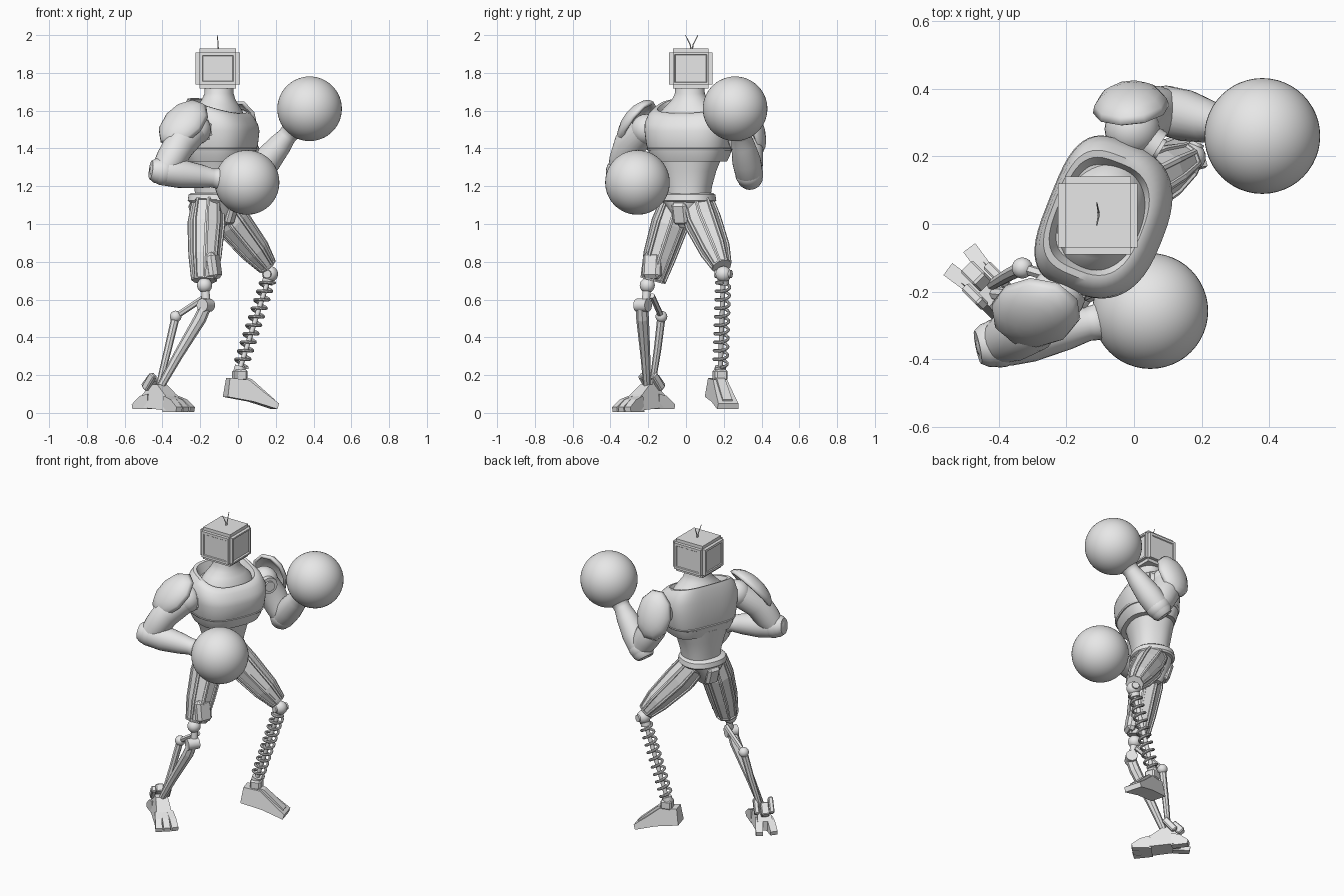
import bpy, bmesh, math
from mathutils import Vector as V, Matrix

cube = bpy.data.objects.get("Cube")
if cube:
    bpy.data.objects.remove(cube, do_unlink=True)

grey = bpy.data.materials.new("plain_grey")
grey.use_nodes = True
grey.diffuse_color = (0.8, 0.8, 0.8, 1)
grey.node_tree.nodes["Principled BSDF"].inputs["Base Color"].default_value = (0.8, 0.8, 0.8, 1)

UP = V((0, 0, 1))
FRONT = V((0.93, -0.37, 0)).normalized()   # way the torso faces
SIDE = V((0.37, 0.93, 0)).normalized()     # towards the far shoulder


def finish(name, bm, smooth=True):
    bmesh.ops.recalc_face_normals(bm, faces=bm.faces)
    mesh = bpy.data.meshes.new(name)
    bm.to_mesh(mesh)
    bm.free()
    mesh.materials.append(grey)
    ob = bpy.data.objects.new(name, mesh)
    bpy.context.collection.objects.link(ob)
    if smooth:
        bpy.ops.object.select_all(action='DESELECT')
        ob.select_set(True)
        bpy.context.view_layer.objects.active = ob
        bpy.ops.object.shade_smooth_by_angle(angle=math.radians(42))
    return ob


def skin(name, rings, smooth=True, panel=0):
    """Join rings of points into a closed tube; panel sinks a strip in each side."""
    bm = bmesh.new()
    rows = [[bm.verts.new(p) for p in ring] for ring in rings]
    n = len(rows[0])
    columns = [[bm.faces.new((a[i], a[(i + 1) % n], b[(i + 1) % n], b[i]))
                for a, b in zip(rows, rows[1:])] for i in range(n)]
    bm.faces.new(rows[0][::-1])
    bm.faces.new(rows[-1])
    bmesh.ops.recalc_face_normals(bm, faces=bm.faces)
    if panel:
        for column in columns:
            bmesh.ops.inset_region(bm, faces=column, thickness=panel)
            bmesh.ops.inset_region(bm, faces=column, thickness=0.003, depth=-panel * 0.7)
    return finish(name, bm, smooth)


def limb(name, pts, sides=20, ref=FRONT, smooth=True, panel=0):
    """Round or faceted tube through (x, y, z, radius) points."""
    c = [V(p[:3]) for p in pts]
    rings = []
    for i, p in enumerate(pts):
        t = (c[min(i + 1, len(c) - 1)] - c[max(i - 1, 0)]).normalized()
        a = ref.cross(t).normalized()
        b = t.cross(a)
        rings.append([c[i] + p[3] * (a * math.cos(k) + b * math.sin(k))
                      for k in (math.tau * (j + 0.5) / sides for j in range(sides))])
    return skin(name, rings, smooth, panel)


def rod(name, p, q, r, sides=14, ref=V((0.3, 0.5, 0.81))):
    return limb(name, [(*p, r), (*q, r)], sides, ref)


def torso(name, center, sections, front_power=0.85, back_power=0.85, tilt=0):
    """Sections are (z, front depth, back depth, half width); tilt lowers the front rim."""
    rings = []
    for z, f, b, w in sections:
        ring = []
        for i in range(48):
            k = math.tau * i / 48
            cs, sn = math.cos(k), math.sin(k)
            power = front_power if cs > 0 else back_power
            u = math.copysign(abs(cs) ** power, cs) * (f if cs > 0 else b)
            s = math.copysign(abs(sn) ** power, sn) * w
            drop = tilt * u * max(0, z - 1.48) / 0.14
            ring.append(V((*center, z - drop)) + FRONT * u + SIDE * s)
        rings.append(ring)
    return skin(name, rings)


def ball(name, p, r, segs=24):
    bm = bmesh.new()
    bmesh.ops.create_uvsphere(bm, u_segments=segs, v_segments=segs // 2 + 2, radius=r,
                              matrix=Matrix.Translation(p))
    return finish(name, bm)


def frame(p, along, up=UP):
    """Matrix with local x along a direction and local z near up."""
    x = V(along).normalized()
    y = V(up).cross(x).normalized()
    m = Matrix((x, y, x.cross(y))).transposed().to_4x4()
    m.translation = p
    return m


def prism(name, p, along, profile, half, taper=1.0):
    """Side profile of (forward, height) points given a width."""
    m = frame(p, along)
    top = max(h for _, h in profile)
    rings = [[m @ V((f, s * half * (1 - (1 - taper) * h / top), h)) for f, h in profile]
             for s in (-1, 1)]
    return skin(name, rings, False)


def block(name, p, along, size, bevel=0.006):
    bm = bmesh.new()
    bmesh.ops.create_cube(bm, size=1, matrix=frame(p, along) @ Matrix.Diagonal((*size, 1)))
    bmesh.ops.bevel(bm, geom=bm.edges[:], offset=bevel, segments=1, affect='EDGES')
    return finish(name, bm, False)


def shoulder_pad(name, p, normal, lengthwise, across, along, depth):
    """Faceted curved shell with a thick rim."""
    bm = bmesh.new()
    bmesh.ops.create_uvsphere(bm, u_segments=10, v_segments=10, radius=1)
    bmesh.ops.delete(bm, geom=[v for v in bm.verts if v.co.z < -0.05], context='VERTS')
    n, d = V(normal).normalized(), V(lengthwise)
    m = frame(p, d - n * n.dot(d), n) @ Matrix.Diagonal((along, across, depth, 1))
    bmesh.ops.transform(bm, matrix=m, verts=bm.verts)
    ob = finish(name, bm)
    mod = ob.modifiers.new("rim", 'SOLIDIFY')
    mod.thickness, mod.offset = 0.018, 1


# Head: chamfered box with a recessed screen in front and shallow side panels
bm = bmesh.new()
bmesh.ops.create_cube(bm, size=1, matrix=Matrix.Translation((-0.107, 0.025, 1.823))
                      @ Matrix.Diagonal((0.235, 0.23, 0.21, 1)))
bmesh.ops.bevel(bm, geom=bm.edges[:], offset=0.02, segments=2, affect='EDGES')
for f in [f for f in bm.faces if f.calc_area() > 0.02 and abs(f.normal.z) < 0.5]:
    screen = f.normal.x > 0.5
    bmesh.ops.inset_region(bm, faces=[f], thickness=0.014 if screen else 0.022)
    bmesh.ops.inset_region(bm, faces=[f], thickness=0.005, depth=-0.01 if screen else -0.005)
finish("head", bm)
for s in (-1, 1):
    limb(f"antenna_{s}", [(-0.105, 0.03, 1.91, 0.004), (-0.105, 0.03 + s * 0.008, 1.95, 0.003),
                          (-0.11, 0.03 + s * 0.033, 2.0, 0.002)], 6)

# Torso
torso("neck", (-0.1, 0.02), [(1.55, 0.13, 0.13, 0.175), (1.6, 0.118, 0.122, 0.155),
                             (1.63, 0.1, 0.108, 0.125), (1.66, 0.085, 0.09, 0.095),
                             (1.69, 0.076, 0.078, 0.08), (1.74, 0.074, 0.074, 0.076)], 1, 1)
torso("chest_shell", (-0.1, 0.02), [
    (1.335, 0.13, 0.12, 0.17), (1.33, 0.155, 0.135, 0.19), (1.36, 0.17, 0.145, 0.205),
    (1.42, 0.188, 0.155, 0.225), (1.5, 0.195, 0.16, 0.235), (1.55, 0.186, 0.157, 0.234),
    (1.6, 0.165, 0.15, 0.215), (1.625, 0.145, 0.142, 0.19), (1.625, 0.13, 0.128, 0.17),
    (1.58, 0.115, 0.11, 0.15)], 0.76, 0.6, 0.28)
torso("chest_trim", (-0.1, 0.02), [(1.385, 0.17, 0.15, 0.2), (1.39, 0.183, 0.153, 0.219),
                                   (1.4, 0.188, 0.157, 0.224), (1.405, 0.17, 0.15, 0.2)],
      0.76, 0.6)
torso("abdomen", (-0.12, 0.015), [(1.13, 0.11, 0.1, 0.112), (1.2, 0.115, 0.105, 0.122),
                                  (1.28, 0.13, 0.118, 0.145), (1.36, 0.148, 0.13, 0.18)])
torso("belt", (-0.13, 0.015), [(1.115, 0.12, 0.12, 0.135), (1.125, 0.132, 0.13, 0.143),
                               (1.155, 0.128, 0.125, 0.138), (1.165, 0.115, 0.11, 0.125)])
torso("pelvis", (-0.13, 0.005), [(0.98, 0.06, 0.06, 0.03), (1.01, 0.085, 0.085, 0.045),
                                 (1.08, 0.115, 0.115, 0.09), (1.13, 0.12, 0.12, 0.135)])
for s, part in ((1, "front"), (-1, "back")):
    block(f"pelvis_{part}_plate", V((-0.13, 0.005, 1.055)) + FRONT * s * 0.1,
          FRONT * s - UP * 0.3, (0.04, 0.085, 0.12), 0.015)

# Arms: shoulder joint, upper arm, elbow, forearm, wrist cuff and glove
arms = {
    "right": dict(joint=(-0.225, -0.21, 1.5), disc=(-0.165, -0.19, 1.5), axis=(0.5, -0.85, 0),
                  mid=(-0.31, -0.3, 1.42), elbow=(-0.395, -0.35, 1.278), glove=(0.048, -0.257, 1.22)),
    "left": dict(joint=(-0.005, 0.28, 1.5), disc=(0.055, 0.235, 1.5), axis=(0.8, -0.5, 0),
                 mid=(0.02, 0.325, 1.4), elbow=(0.095, 0.335, 1.265), glove=(0.379, 0.26, 1.61)),
}
for side, a in arms.items():
    joint, mid, elbow, glove = (V(a[k]) for k in ("joint", "mid", "elbow", "glove"))
    disc, axis = V(a["disc"]), V(a["axis"])
    ball(f"{side}_shoulder_joint", joint, 0.082)
    rod(f"{side}_shoulder_disc", disc - axis * 0.05, disc + axis * 0.02, 0.052, 24)
    rod(f"{side}_shoulder_hub", disc, disc + axis * 0.032, 0.032, 20)
    limb(f"{side}_upper_arm", [(*joint, 0.075), (*mid, 0.085), (*(mid.lerp(elbow, 0.6)), 0.078),
                               (*elbow, 0.065)], 24, V((0.9, -0.3, 0.3)))
    ball(f"{side}_elbow", elbow, 0.074)
    reach = [(-0.15, 0.05), (-0.1, 0.065), (0.05, 0.074), (0.2, 0.076), (0.45, 0.062),
             (0.58, 0.05), (0.64, 0.053), (0.72, 0.085), (0.8, 0.1)]
    limb(f"{side}_forearm", [(*elbow.lerp(glove, t), r) for t, r in reach], 24, V((0.1, 1, 0.1)))
    ball(f"{side}_glove", glove, 0.171, 48)
shoulder_pad("right_shoulder_pad", (-0.287, -0.252, 1.525), (-0.3, -0.68, 0.62),
             (0.45, 0.15, 0.8), 0.105, 0.145, 0.065)
shoulder_pad("left_shoulder_pad", (-0.008, 0.335, 1.505), (-0.1, 0.93, 0.3), UP,
             0.096, 0.14, 0.06)

# Thighs: faceted, with long sunken panels
limb("right_thigh", [(-0.16, -0.05, 1.12, 0.085), (-0.168, -0.085, 1.0, 0.1),
                     (-0.175, -0.14, 0.83, 0.088), (-0.18, -0.175, 0.7, 0.068)], 8,
     smooth=False, panel=0.011)
limb("left_thigh", [(-0.1, 0.06, 1.11, 0.09), (-0.03, 0.09, 1.01, 0.1),
                    (0.09, 0.155, 0.86, 0.082), (0.155, 0.19, 0.775, 0.055)], 8,
     smooth=False, panel=0.011)
block("right_knee_plate", (-0.13, -0.178, 0.78), FRONT + UP * 0.15, (0.06, 0.1, 0.14), 0.018)

# Right lower leg: two linked rods
ball("right_knee", (-0.177, -0.205, 0.675), 0.04)
rod("right_knee_stem", (-0.177, -0.2, 0.72), (-0.168, -0.215, 0.57), 0.022)
rod("right_knee_hinge", (-0.19, -0.26, 0.57), (-0.15, -0.2, 0.57), 0.035, 20)
rod("right_link", (-0.165, -0.18, 0.62), (-0.33, -0.13, 0.51), 0.016, 6)
ball("right_link_joint", (-0.33, -0.13, 0.51), 0.031)
limb("right_shin", [(-0.165, -0.235, 0.58, 0.03), (-0.2, -0.23, 0.5, 0.034),
                    (-0.32, -0.215, 0.3, 0.026), (-0.415, -0.205, 0.13, 0.02)], 8, smooth=False)
limb("right_calf_rod", [(-0.33, -0.13, 0.51, 0.022), (-0.37, -0.15, 0.34, 0.02),
                        (-0.42, -0.18, 0.14, 0.016)], 8, smooth=False)

# Right foot: clustered plates around an ankle block
toe = V((0.71, -0.71, 0))
wide = V((0.71, 0.71, 0))
foot = V((-0.395, -0.225, 0))
prism("right_foot", foot, toe, [(-0.12, 0.03), (0.11, 0.01), (0.12, 0.05), (0.05, 0.1),
                                (-0.01, 0.15), (-0.06, 0.15), (-0.12, 0.09)], 0.06, 0.6)
for i in (-1, 0, 1):
    prism(f"right_toe_{i + 2}", foot + toe * 0.08 + wide * i * 0.038, toe + wide * i * 0.12,
          [(-0.03, 0.005), (0.085, 0.005), (0.09, 0.03), (0.04, 0.07), (-0.02, 0.09)], 0.02)
for i in (-1, 1):
    block(f"right_foot_side_plate_{i}", foot - toe * 0.06 + wide * i * 0.045 + UP * 0.165,
          toe + UP * 1.2, (0.1, 0.03, 0.04))
    prism(f"right_heel_spur_{i}", foot - toe * 0.09 + wide * i * 0.032, -toe + wide * i * 0.15,
          [(-0.02, 0.02), (0.08, 0.02), (0.085, 0.045), (0.03, 0.09), (-0.02, 0.1)], 0.022)
block("right_heel_block", foot - toe * 0.1 + UP * 0.16, toe + UP, (0.08, 0.05, 0.05))

# Left lower leg: coil spring around a thin rod
knee, ankle = V((0.17, 0.198, 0.735)), V((0.01, 0.182, 0.235))
ball("left_knee", knee, 0.042)
rod("left_knee_pin", knee - SIDE * 0.045, knee + SIDE * 0.045, 0.022)
rod("left_spring_rod", knee, ankle, 0.013)
axis = (ankle - knee).normalized()
e1 = axis.cross(V((0, 1, 0))).normalized()
e2 = axis.cross(e1)
coil = []
turns, steps = 10, 20
for i in range(turns * steps + 1):
    k = math.tau * i / steps
    c = knee.lerp(ankle, 0.07 + 0.9 * i / (turns * steps))
    coil.append((*(c + 0.036 * (e1 * math.cos(k) + e2 * math.sin(k))), 0.008))
limb("left_spring", coil, 8, axis)
rod("left_spring_top_cap", knee + axis * 0.03, knee + axis * 0.055, 0.03)
rod("left_spring_base_cap", ankle - axis * 0.012, ankle + axis * 0.02, 0.03)

# Left foot: wedge with the toe angled down
heading = V((0.95, 0.27, 0))
prism("left_foot", V((0.01, 0.17, 0)), heading,
      [(-0.08, 0.085), (0.06, 0.06), (0.19, 0.02), (0.2, 0.05), (0.12, 0.11), (0.04, 0.175),
       (-0.065, 0.185)], 0.062, 0.6)
prism("left_foot_ridge", V((0.01, 0.17, 0)), heading,
      [(0.02, 0.15), (0.17, 0.04), (0.185, 0.07), (0.06, 0.178), (0.02, 0.19)], 0.028, 0.8)
block("left_ankle", (0.01, 0.18, 0.2), heading, (0.07, 0.07, 0.06), 0.01)
